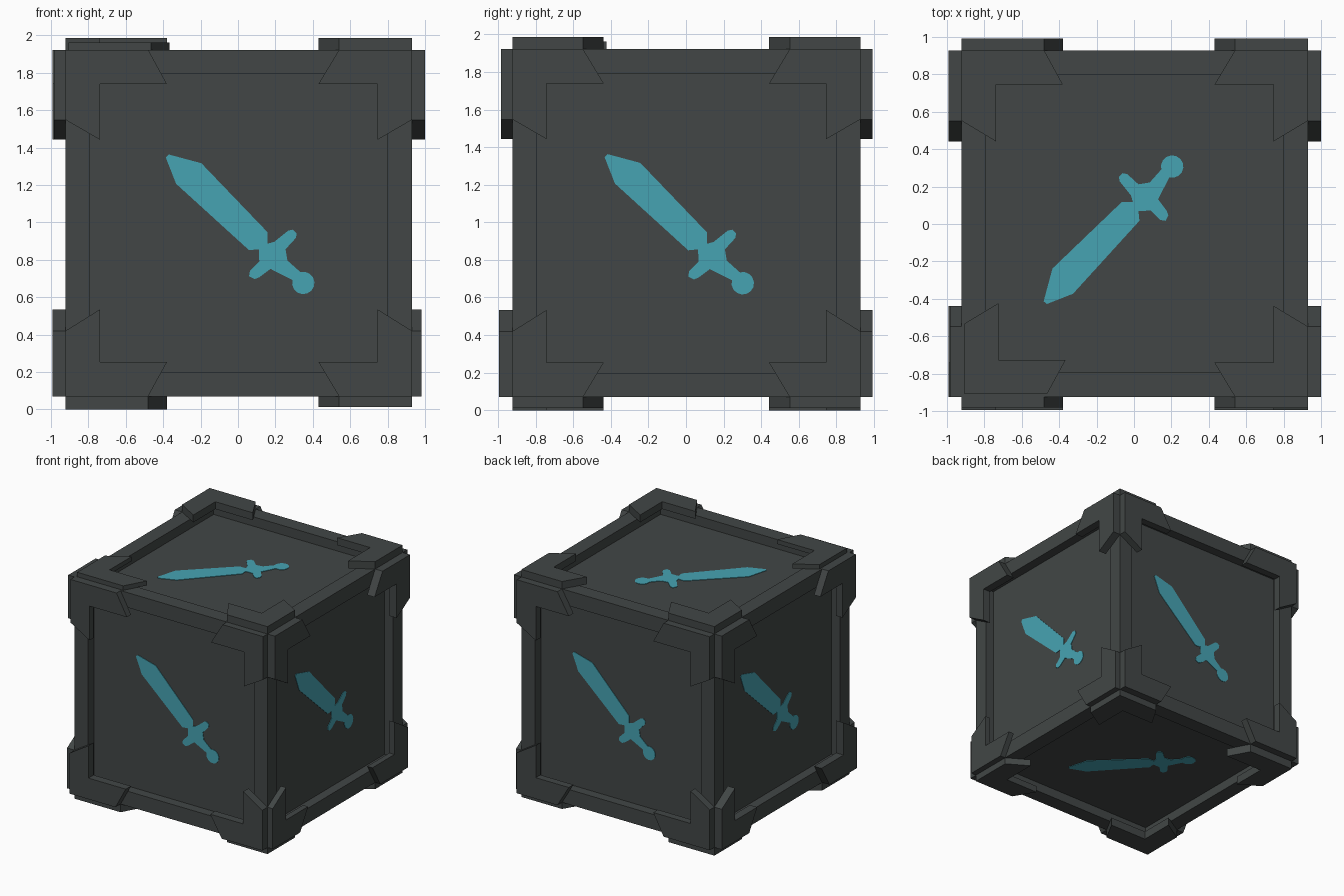
import bpy, bmesh, math
from mathutils import Vector

if "Cube" in bpy.data.objects:
    bpy.data.objects.remove(bpy.data.objects["Cube"])

CENTER = Vector((0.004, 0.002, 0.996))
FRAME, OPEN, PANEL, CAP = 0.926, 0.743, 0.845, 0.992


def material(name, rgb):
    m = bpy.data.materials.new(name)
    m.diffuse_color = (*rgb, 1)
    m.use_nodes = True
    m.node_tree.nodes["Principled BSDF"].inputs["Base Color"].default_value = m.diffuse_color
    return m


dark = material("dark slate", (0.054, 0.062, 0.061))
teal = material("teal", (0.062, 0.37, 0.45))


def finish(bm, name, mat):
    bmesh.ops.recalc_face_normals(bm, faces=bm.faces)
    me = bpy.data.meshes.new(name)
    bm.to_mesh(me)
    bm.free()
    me.materials.append(mat)
    ob = bpy.data.objects.new(name, me)
    ob.location = CENTER
    bpy.context.collection.objects.link(ob)
    return ob


def prism(bm, points, direction):
    """Closed solid from a flat outline pushed along a direction."""
    low = [bm.verts.new(p) for p in points]
    high = [bm.verts.new(p + direction) for p in points]
    bm.faces.new(low[::-1])
    bm.faces.new(high)
    for i in range(len(low)):
        j = (i + 1) % len(low)
        bm.faces.new((low[i], low[j], high[j], high[i]))


# crate body: cube with a sunken panel in every face
bm = bmesh.new()
bmesh.ops.create_cube(bm, size=2 * FRAME)
bm.normal_update()
panels = bm.faces[:]
bmesh.ops.inset_individual(bm, faces=panels, thickness=FRAME - OPEN)
bm.normal_update()
for f in panels:
    # straight walls: duplicate the rim, then sink the panel
    n = f.normal.copy()
    new = bmesh.ops.extrude_discrete_faces(bm, faces=[f])["faces"][0]
    bmesh.ops.translate(bm, verts=new.verts[:], vec=n * (PANEL - FRAME))
finish(bm, "crate_body", dark)

# corner guards: three L plates each, (outer, inner) arm ends per axis and side
ARMS = {(0, -1): (0.484, 0.384), (0, 1): (0.536, 0.426),
        (2, -1): (0.576, 0.462), (2, 1): (0.552, 0.446)}
# plates that stand less proud: (corner, axis) -> height
HEIGHT = {((-1, -1, 1), 0): 0.987, ((-1, -1, 1), 1): 0.982, ((-1, -1, 1), 2): 0.965,
          ((1, -1, 1), 1): 0.985,
          ((1, -1, -1), 0): 0.976, ((1, 1, -1), 0): 0.976,
          ((1, -1, -1), 2): 0.983, ((1, 1, -1), 2): 0.983}
for sx in (-1, 1):
    for sy in (-1, 1):
        for sz in (-1, 1):
            s = (sx, sy, sz)
            bm = bmesh.new()
            for k in range(3):
                i, j = (k + 1) % 3, (k + 2) % 3
                ao, ai = ARMS.get((i, s[i]), (0.55, 0.44))
                bo, bi = ARMS.get((j, s[j]), (0.55, 0.44))
                outline = [(FRAME, FRAME), (ao, FRAME), (ai, OPEN), (OPEN, OPEN),
                           (OPEN, bi), (FRAME, bo)]
                slip = 0.015 if s == (-1, -1, 1) and k == 2 else 0
                pts = []
                for a, b in outline:
                    p = Vector((0, 0, 0))
                    p[i], p[j], p[k] = (a - slip) * s[i], (b - slip) * s[j], FRAME * s[k]
                    pts.append(p)
                d = Vector((0, 0, 0))
                top = HEIGHT.get((s, k), 0.997 if s[k] < 0 or k == 0 else 0.99)
                d[k] = (top - FRAME) * s[k]
                prism(bm, pts, d)
            finish(bm, "corner_guard", dark)

# sword emblem outline, with a round pommel
pommel = [(0.345 + 0.06 * math.cos(math.radians(t)),
           -0.32 + 0.06 * math.sin(math.radians(t)))
          for t in range(105, -196, -25)]
SWORD = [(-0.39, 0.35), (-0.375, 0.367), (-0.20, 0.32), (0.155, -0.05),
         (0.155, -0.11), (0.19, -0.10), (0.265, -0.04), (0.29, -0.035),
         (0.31, -0.055), (0.305, -0.08), (0.25, -0.14), (0.26, -0.20)] + pommel + [
         (0.17, -0.245), (0.11, -0.29), (0.085, -0.30), (0.055, -0.285),
         (0.06, -0.255), (0.11, -0.205), (0.107, -0.14), (0.055, -0.145),
         (-0.335, 0.21)]

# one thin emblem per face: name, right axis, up axis, offset
X, Y, Z = Vector((1, 0, 0)), Vector((0, 1, 0)), Vector((0, 0, 1))
for name, u, w, off in [
        ("front", X, Z, (0, 0, 0)),
        ("right", Y, Z, (0, -0.045, 0)),
        ("back", -X, Z, (0.10, 0, 0)),
        ("left", -Y, Z, (0, 0.065, 0)),
        ("top", Y, -X, (-0.12, -0.04, 0)),
        ("bottom", Y, X, (-0.03, -0.06, 0))]:
    n = u.cross(w)
    bm = bmesh.new()
    prism(bm, [u * a + w * b + n * (PANEL - 0.002) + Vector(off) for a, b in SWORD],
          n * 0.006)
    finish(bm, "sword_emblem_" + name, teal)
